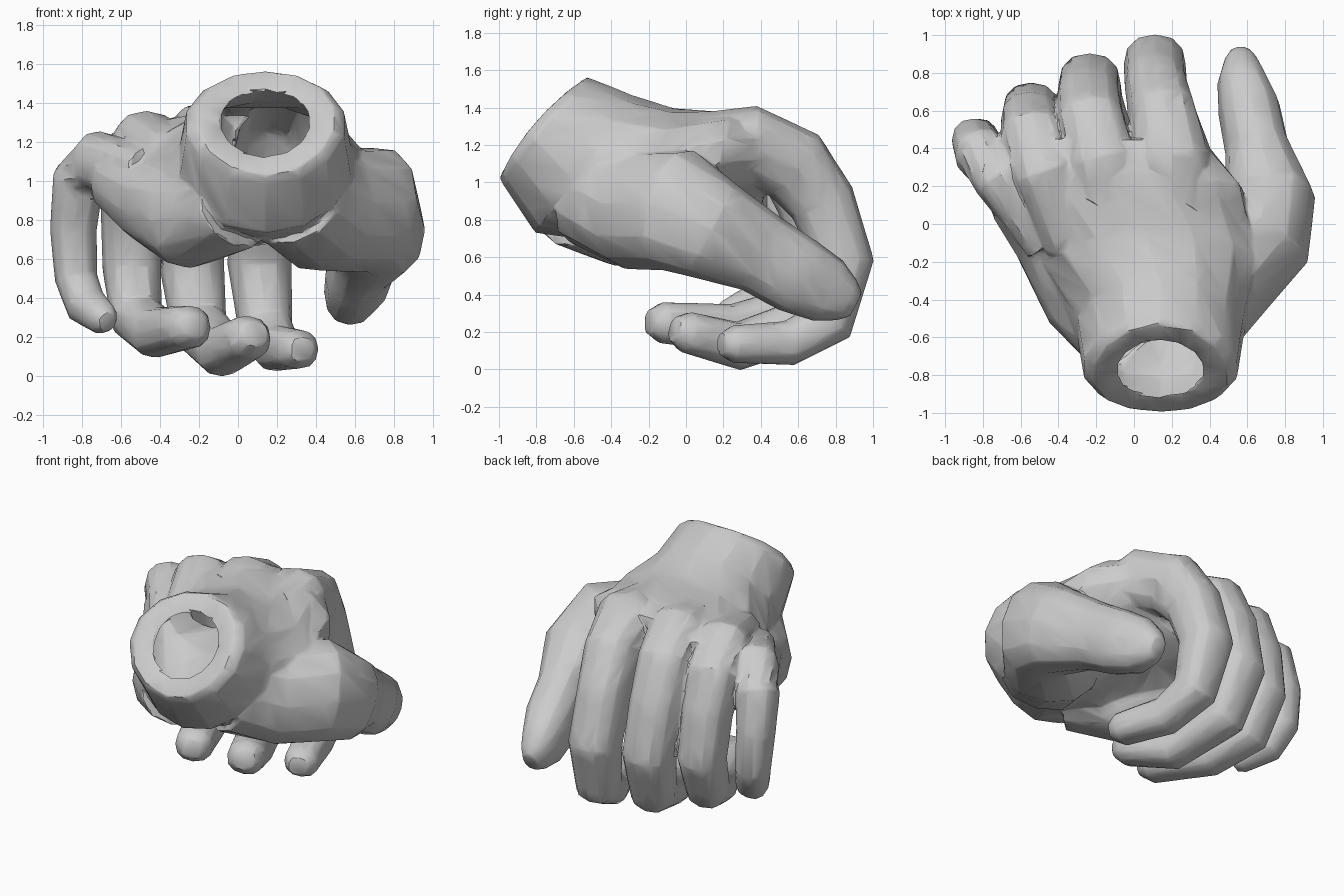
import bpy, bmesh, math
from mathutils import Vector

cube = bpy.data.objects.get("Cube")
if cube:
    bpy.data.objects.remove(cube, do_unlink=True)

bm = bmesh.new()


def loft(rings):
    """Skin a list of point rings into one closed tube."""
    loops = [[bm.verts.new(p) for p in ring] for ring in rings]
    n = len(loops[0])
    faces = []
    for a, b in zip(loops, loops[1:]):
        for i in range(n):
            j = (i + 1) % n
            faces.append(bm.faces.new((a[i], a[j], b[j], b[i])))
    faces.append(bm.faces.new(loops[0][::-1]))
    faces.append(bm.faces.new(loops[-1]))
    bmesh.ops.recalc_face_normals(bm, faces=faces)


def boxy(v):
    return math.copysign(abs(v) ** 0.85, v)


def digit(path, n=12):
    """Slightly squared tube along (x, y, z, width[, height]) stations with a rounded tip."""
    pts = [Vector(p[:3]) for p in path]
    rad = [(p[3], p[-1]) for p in path]
    tip = (pts[-1] - pts[-2]).normalized()
    pts.append(pts[-1] + tip * rad[-1][0] * 0.6)
    rad.append((rad[-1][0] * 0.6, rad[-1][1] * 0.6))
    rings = []
    for i, p in enumerate(pts):
        t = (pts[min(i + 1, len(pts) - 1)] - pts[max(i - 1, 0)]).normalized()
        side = Vector((1, 0, 0))
        side = (side - t * t.dot(side)).normalized()
        up = t.cross(side)
        angles = [2 * math.pi * k / n for k in range(n)]
        rings.append([p + side * (rad[i][0] * boxy(math.cos(a)))
                      + up * (rad[i][1] * boxy(math.sin(a))) for a in angles])
    loft(rings)


# Wrist opening: its centre and the direction into the arm
mouth = Vector((0.14, -0.765, 1.295))
inward = Vector((0, 0.755, -0.655))


def section(c, rx, ru, tilt, roll=0.0, bulge=0.0, n=14):
    """Palm section leaning back by tilt, rolled to the little finger, sides bulged outward."""
    t, r = math.radians(tilt), math.radians(roll)
    side = Vector((math.cos(r), 0, math.sin(r)))
    up = Vector((-math.sin(r) * math.cos(t), math.sin(t), math.cos(r) * math.cos(t)))
    angles = [2 * math.pi * (k + 0.5) / n for k in range(n)]
    return [Vector(c) + side * (rx * math.cos(a)) + up * (ru * math.sin(a))
            - inward * (bulge * math.cos(a) ** 2) for a in angles]


# Wrist with opening, running into the palm
loft([
    section(mouth + inward * 0.20, 0.16, 0.15, 41),
    section(mouth, 0.235, 0.225, 41, 0, 0.02),
    section(mouth, 0.36, 0.355, 41, 0, 0.05),
    section(mouth + inward * 0.05, 0.415, 0.375, 41, 0, 0.05),
    section((0.14, -0.55, 1.10), 0.45, 0.45, 35),
    section((0.08, -0.20, 1.03), 0.59, 0.39, 20, 3),
    section((-0.09, 0.20, 1.08), 0.68, 0.30, 10, 8),
    section((-0.20, 0.43, 1.07), 0.60, 0.25, 5, 11),
])

# Hollow of the palm, between the thumb and the heel
digit([(0.18, -0.52, 0.96, 0.26), (0.18, -0.22, 0.92, 0.24), (0.12, 0.10, 1.00, 0.22)])

# Heel of the palm on the little finger side
digit([(-0.02, -0.60, 0.90, 0.25), (-0.25, -0.37, 0.80, 0.25),
       (-0.44, -0.05, 0.91, 0.22), (-0.62, 0.15, 1.02, 0.17)])

# Thumb with its fleshy base
digit([(0.28, -0.52, 0.95, 0.29), (0.45, -0.26, 0.85, 0.32),
       (0.67, -0.04, 0.85, 0.30, 0.33), (0.72, 0.13, 0.75, 0.24, 0.28),
       (0.65, 0.40, 0.62, 0.17, 0.22), (0.61, 0.60, 0.50, 0.165, 0.21),
       (0.57, 0.76, 0.42, 0.13, 0.18), (0.565, 0.86, 0.37, 0.09, 0.12)])

# Index finger
digit([(0.20, -0.10, 1.15, 0.20), (0.205, 0.36, 1.19, 0.21, 0.22),
       (0.15, 0.58, 1.09, 0.18, 0.21), (0.115, 0.73, 0.89, 0.165, 0.18),
       (0.11, 0.84, 0.58, 0.165), (0.14, 0.76, 0.25, 0.14),
       (0.20, 0.55, 0.14, 0.12), (0.31, 0.25, 0.135, 0.11, 0.10)])

# Middle finger
digit([(-0.08, -0.10, 1.15, 0.18), (-0.17, 0.35, 1.21, 0.19),
       (-0.23, 0.54, 1.12, 0.18), (-0.24, 0.66, 0.88, 0.17),
       (-0.235, 0.74, 0.55, 0.165), (-0.20, 0.64, 0.25, 0.145),
       (-0.08, 0.28, 0.125, 0.13), (0.06, 0.0, 0.20, 0.12, 0.11)])

# Ring finger
digit([(-0.32, -0.10, 1.10, 0.16), (-0.47, 0.28, 1.18, 0.18),
       (-0.54, 0.46, 1.08, 0.17), (-0.55, 0.55, 0.85, 0.155),
       (-0.545, 0.60, 0.55, 0.15), (-0.52, 0.50, 0.30, 0.135),
       (-0.42, 0.25, 0.22, 0.13), (-0.25, -0.13, 0.25, 0.12, 0.11)])

# Little finger
digit([(-0.46, -0.10, 1.04, 0.13), (-0.71, 0.26, 1.10, 0.155),
       (-0.82, 0.38, 1.00, 0.135), (-0.845, 0.44, 0.75, 0.12),
       (-0.83, 0.45, 0.50, 0.11), (-0.78, 0.38, 0.36, 0.105),
       (-0.69, 0.22, 0.29, 0.08)])

mesh = bpy.data.meshes.new("hand")
bm.to_mesh(mesh)
bm.free()
hand = bpy.data.objects.new("hand", mesh)
bpy.context.scene.collection.objects.link(hand)

# Fuse the parts into one skin and reduce it to broad facets
fuse = hand.modifiers.new("fuse", 'REMESH')
fuse.mode = 'VOXEL'
fuse.voxel_size = 0.012
soften = hand.modifiers.new("soften", 'SMOOTH')
soften.factor = 0.5
soften.iterations = 3
facet = hand.modifiers.new("facet", 'DECIMATE')
facet.ratio = 0.025
bpy.context.view_layer.update()
graph = bpy.context.evaluated_depsgraph_get()
fused = bpy.data.meshes.new_from_object(hand.evaluated_get(graph))
hand.modifiers.clear()
hand.data = fused
fused.name = "hand"

# Open the wrist so that the skin is a hollow glove
bm = bmesh.new()
bm.from_mesh(fused)
plug = []
for f in bm.faces:
    d = f.calc_center_median() - mouth
    depth = d.dot(inward)
    if -0.01 < depth < 0.24 and (d - inward * depth).length < 0.226:
        plug.append(f)
bmesh.ops.delete(bm, geom=plug, context='FACES')
bm.to_mesh(fused)
bm.free()

# Plain grey skin
grey = bpy.data.materials.new("light grey")
grey.use_nodes = True
colour = (0.6, 0.6, 0.6, 1)
grey.diffuse_color = colour
grey.node_tree.nodes["Principled BSDF"].inputs["Base Color"].default_value = colour
fused.materials.clear()
fused.materials.append(grey)

bpy.ops.object.select_all(action='DESELECT')
hand.select_set(True)
bpy.context.view_layer.objects.active = hand
bpy.ops.object.shade_smooth_by_angle(angle=math.radians(30))
